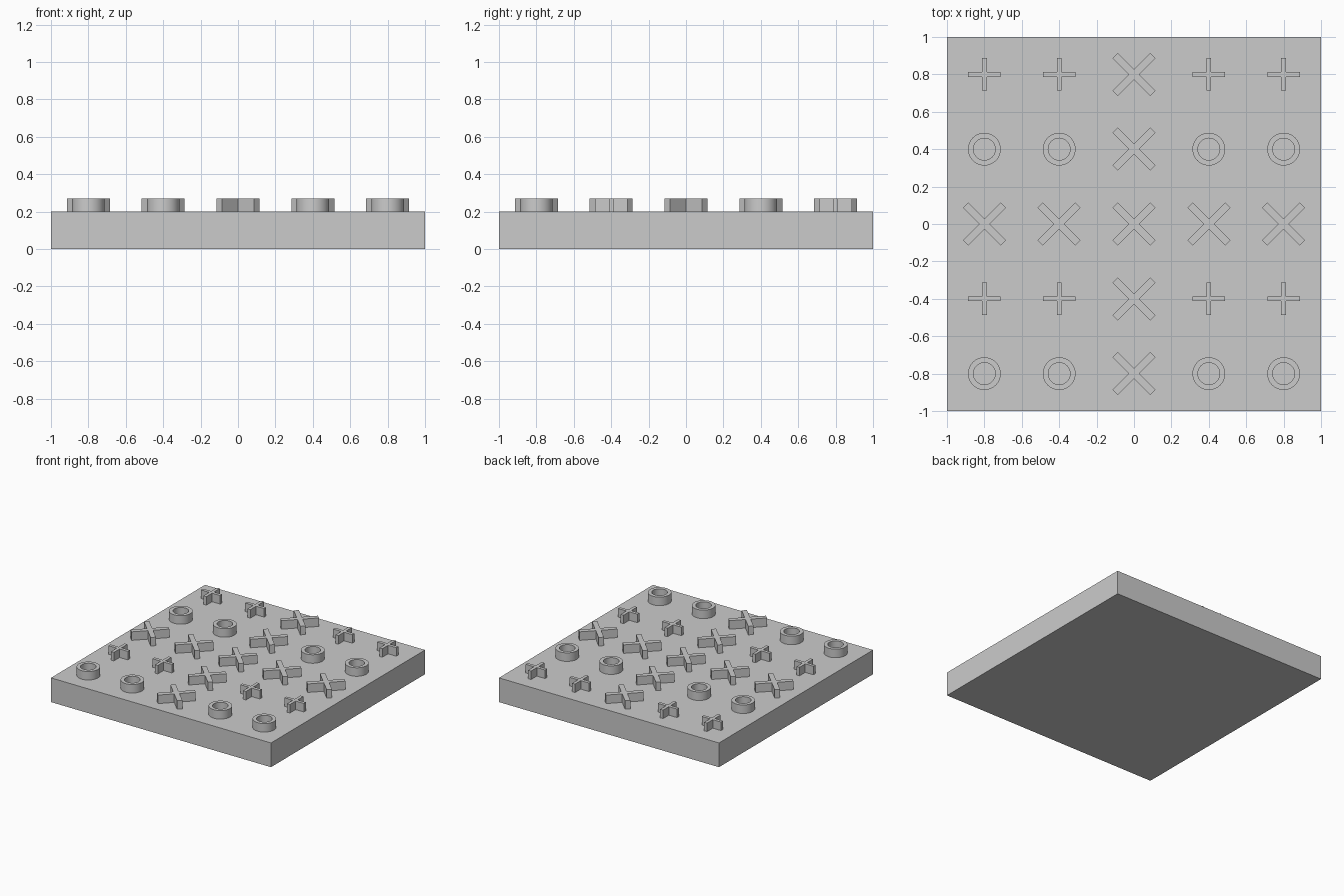
import bpy, bmesh, math
from mathutils import Matrix

cube = bpy.data.objects.get("Cube")
if cube:
    bpy.data.objects.remove(cube)

grey = bpy.data.materials.new("light grey")
grey.use_nodes = True
grey.diffuse_color = (0.6, 0.6, 0.6, 1)
grey.node_tree.nodes["Principled BSDF"].inputs["Base Color"].default_value = (0.6, 0.6, 0.6, 1)


def cross_outline(length, width, angle=0.0):
    # twelve-cornered cross outline: one arm turned four times
    a, w = length / 2, width / 2
    points = []
    for i in range(4):
        turn = Matrix.Rotation(angle + i * math.pi / 2, 2)
        points += [turn @ p for p in (Matrix(((a, -w), (a, w), (w, w))))]
    return points


def circle(radius, sides=48):
    return [(radius * math.cos(2 * math.pi * i / sides),
             radius * math.sin(2 * math.pi * i / sides)) for i in range(sides)]


def add_face(bm, outer, inner=None):
    # flat cross or ring at z = 0, facing up
    top = [bm.verts.new((p[0], p[1], 0)) for p in outer]
    if inner is None:
        bm.faces.new(top)
        return
    hole = [bm.verts.new((p[0], p[1], 0)) for p in inner]
    n = len(top)
    for i in range(n):
        j = (i + 1) % n
        bm.faces.new((top[i], top[j], hole[j], hole[i]))


def symbol(name, shape, x, y, z, height=0.0):
    bm = bmesh.new()
    add_face(bm, *shape)
    if height:
        faces = bm.faces[:]
        result = bmesh.ops.extrude_face_region(bm, geom=faces, use_keep_orig=True)
        raised = [v for v in result["geom"] if isinstance(v, bmesh.types.BMVert)]
        bmesh.ops.translate(bm, vec=(0, 0, height), verts=raised)
        bmesh.ops.recalc_face_normals(bm, faces=bm.faces)
    mesh = bpy.data.meshes.new(name)
    bm.to_mesh(mesh)
    bm.free()
    mesh.materials.append(grey)
    obj = bpy.data.objects.new(name, mesh)
    obj.location = (x, y, z)
    bpy.context.collection.objects.link(obj)
    if height:
        bpy.ops.object.select_all(action="DESELECT")
        obj.select_set(True)
        bpy.context.view_layer.objects.active = obj
        bpy.ops.object.shade_smooth_by_angle(angle=math.radians(30))
    return obj


# Square slab
bpy.ops.mesh.primitive_cube_add(size=1, location=(0, 0, 0.1005))
slab = bpy.context.object
slab.name = "slab"
slab.scale = (2, 2, 0.199)
slab.data.materials.append(grey)

PLUS = (cross_outline(0.175, 0.026),)
DIAGONAL = (cross_outline(0.285, 0.04, math.pi / 4),)
RING = (circle(0.0875), circle(0.0585))

# Raised symbols: diagonal crosses on the middle row and column,
# alternating rows of rings and plus signs elsewhere
for row in range(5):
    for col in range(5):
        x, y = (col - 2) * 0.4, (row - 2) * 0.4
        if row == 2 or col == 2:
            name, shape = "diagonal_cross", DIAGONAL
        elif row in (0, 3):
            name, shape = "ring", RING
        else:
            name, shape = "plus_sign", PLUS
        symbol(name, shape, x, y, 0.2, 0.07)

# Flush marks on the underside
for x in (-1 / 3, 1 / 3):
    symbol("underside_plus", PLUS, x, 1 / 3, 0)
    symbol("underside_ring", RING, x, -1 / 3, 0)
